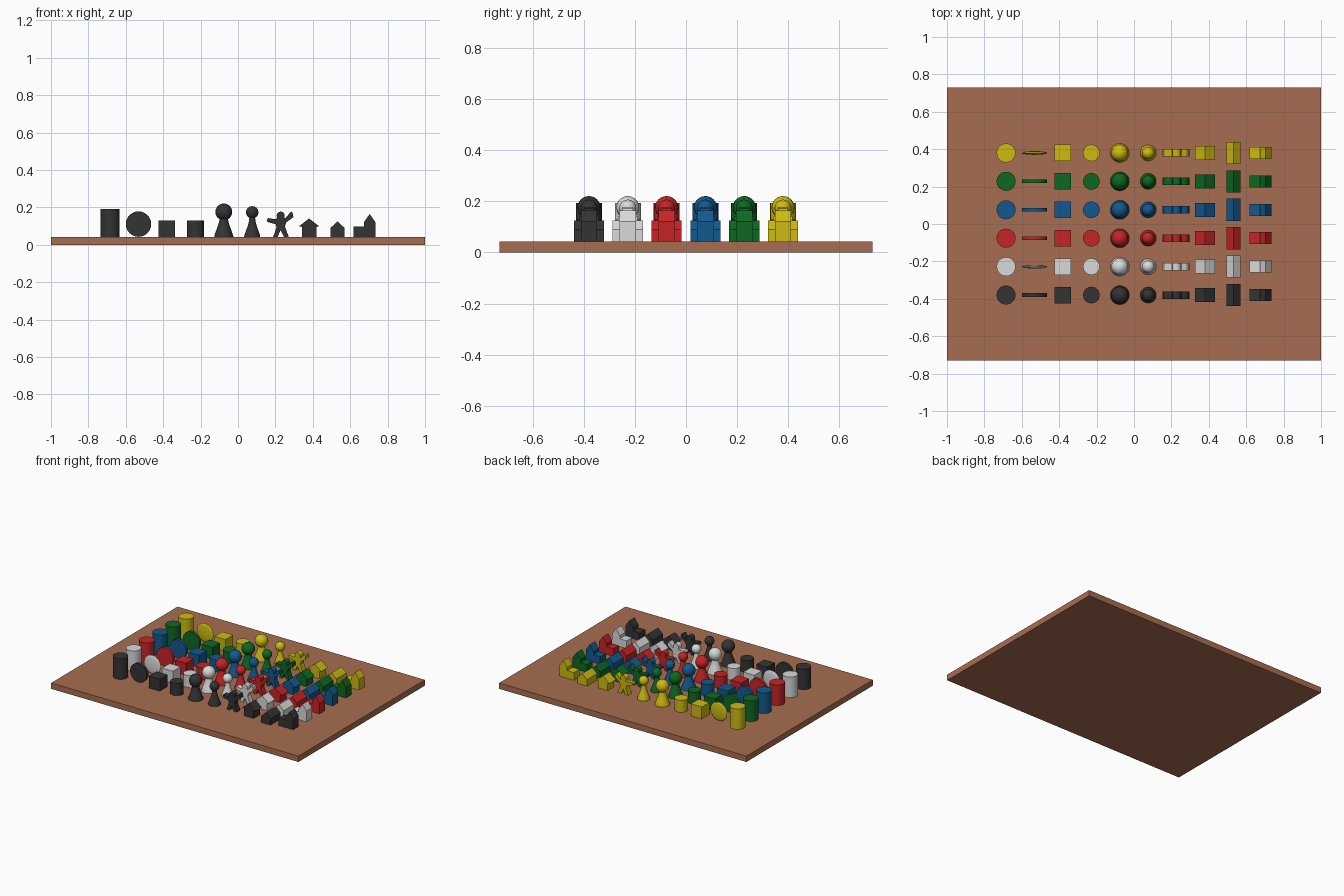
import bpy, bmesh, math
from mathutils import Matrix, Vector

cube = bpy.data.objects.get("Cube")
if cube:
    bpy.data.objects.remove(cube)

BOARD_TOP = 0.043
STEP = 0.152


def material(name, rgb):
    m = bpy.data.materials.new(name)
    m.use_nodes = True
    m.diffuse_color = (*rgb, 1)
    m.node_tree.nodes["Principled BSDF"].inputs["Base Color"].default_value = (*rgb, 1)
    return m


def finish(bm, name, mat, location, smooth=False):
    bmesh.ops.recalc_face_normals(bm, faces=bm.faces[:])
    mesh = bpy.data.meshes.new(name)
    bm.to_mesh(mesh)
    bm.free()
    mesh.materials.append(mat)
    if smooth:
        mesh.shade_smooth()
        mesh.set_sharp_from_angle(angle=math.radians(40))
    ob = bpy.data.objects.new(name, mesh)
    ob.location = location
    bpy.context.collection.objects.link(ob)


def cylinder(bm, radius, height, sides=20):
    bmesh.ops.create_cone(bm, cap_ends=True, segments=sides, radius1=radius, radius2=radius,
                          depth=height, matrix=Matrix.Translation((0, 0, height / 2)))


def box(bm, size):
    bmesh.ops.create_cube(bm, size=1, matrix=Matrix.Translation((0, 0, size[2] / 2))
                          @ Matrix.Diagonal((*size, 1)))


def prism(bm, outline, depth):
    """Extrude an (x, z) outline along y, centred on y = 0."""
    face = bm.faces.new([bm.verts.new((x, -depth / 2, z)) for x, z in outline])
    out = bmesh.ops.extrude_face_region(bm, geom=[face])["geom"]
    moved = [v for v in out if isinstance(v, bmesh.types.BMVert)]
    bmesh.ops.translate(bm, verts=moved, vec=Vector((0, depth, 0)))


def lathe(bm, profile, sides=20):
    """Spin an (r, z) profile about z; ends are capped."""
    rings = []
    for r, z in profile:
        rings.append([bm.verts.new((r * math.cos(a), r * math.sin(a), z))
                      for a in (2 * math.pi * i / sides for i in range(sides))])
    for low, high in zip(rings, rings[1:]):
        for i in range(sides):
            j = (i + 1) % sides
            bm.faces.new((low[i], low[j], high[j], high[i]))
    bm.faces.new(rings[0])
    bm.faces.new(rings[-1])


def disc(bm, domed):
    radius, thick = 0.068, 0.02
    if domed:
        bmesh.ops.create_uvsphere(bm, u_segments=24, v_segments=12, radius=radius,
                                  matrix=Matrix.Translation((0, 0, radius))
                                  @ Matrix.Diagonal((1, thick / 2 / radius, 1, 1))
                                  @ Matrix.Rotation(math.pi / 2, 4, 'X'))
    else:
        bmesh.ops.create_cone(bm, cap_ends=True, segments=24, radius1=radius, radius2=radius,
                              depth=thick, matrix=Matrix.Translation((0, 0, radius))
                              @ Matrix.Rotation(math.pi / 2, 4, 'X'))


def pawn(bm, profile, head_radius, head_z):
    lathe(bm, profile)
    bmesh.ops.create_uvsphere(bm, u_segments=20, v_segments=12, radius=head_radius,
                              matrix=Matrix.Translation((0, 0, head_z)))


# Outlines of the pieces
LARGE_PAWN = [(0.051, 0), (0.050, 0.008), (0.042, 0.03), (0.033, 0.055), (0.025, 0.08), (0.021, 0.105)]
SMALL_PAWN = [(0.043, 0), (0.042, 0.008), (0.034, 0.03), (0.025, 0.055), (0.018, 0.08), (0.015, 0.105)]
HEAD = [(0.022 * math.cos(a), 0.113 + 0.022 * math.sin(a))
        for a in (math.radians(d) for d in range(-30, 211, 30))]
FIGURE = ([(-0.04, 0), (-0.016, 0), (0, 0.036), (0.018, 0), (0.043, 0), (0.023, 0.055),
           (0.03, 0.077), (0.068, 0.105), (0.064, 0.13), (0.055, 0.135), (0.026, 0.1)]
          + HEAD + [(-0.026, 0.094), (-0.068, 0.1), (-0.075, 0.088), (-0.07, 0.079),
                    (-0.026, 0.067), (-0.022, 0.05)])
HOUSE = [(-0.039, 0), (0.039, 0), (0.039, 0.053), (0.054, 0.056),
         (0, 0.098), (-0.054, 0.056), (-0.039, 0.053)]
HUT = [(-0.038, 0), (0.038, 0), (0.038, 0.047), (0, 0.083), (-0.038, 0.047)]
CHAPEL = [(-0.066, 0), (0.051, 0), (0.051, 0.078), (0.02, 0.122),
          (-0.011, 0.078), (-0.011, 0.056), (-0.066, 0.056)]

# Pieces in order from the right end of the board to the left: name, builder, smooth
PIECES = [
    ("tall_cylinder", lambda bm: cylinder(bm, 0.051, 0.15), True),
    ("disc", None, True),
    ("block", lambda bm: box(bm, (0.088, 0.088, 0.088)), False),
    ("short_cylinder", lambda bm: cylinder(bm, 0.045, 0.088, 16), True),
    ("large_pawn", lambda bm: pawn(bm, LARGE_PAWN, 0.045, 0.133), True),
    ("small_pawn", lambda bm: pawn(bm, SMALL_PAWN, 0.033, 0.131), True),
    ("figure", lambda bm: prism(bm, FIGURE, 0.04), False),
    ("house", lambda bm: prism(bm, HOUSE, 0.075), False),
    ("hut", lambda bm: prism(bm, HUT, 0.118), False),
    ("chapel", lambda bm: prism(bm, CHAPEL, 0.064), False),
]

# Rows from front to back: name, colour, domed disc
ROWS = [
    ("black", (0.034, 0.034, 0.036), False),
    ("white", (0.70, 0.70, 0.70), True),
    ("red", (0.56, 0.018, 0.02), False),
    ("blue", (0.006, 0.10, 0.27), False),
    ("green", (0.004, 0.14, 0.016), False),
    ("yellow", (0.62, 0.50, 0.006), True),
]

# Board
bm = bmesh.new()
box(bm, (2, 1.46, BOARD_TOP))
finish(bm, "board", material("wood_brown", (0.39, 0.155, 0.082)), (0, 0, 0))

# Six coloured rows of ten pieces
for row, (colour, rgb, domed) in enumerate(ROWS):
    mat = material(colour, rgb)
    for col, (name, build, smooth) in enumerate(PIECES):
        bm = bmesh.new()
        if build:
            build(bm)
        else:
            disc(bm, domed)
        place = ((col - 4.5) * STEP, (row - 2.5) * STEP, BOARD_TOP)
        finish(bm, f"{colour}_{name}", mat, place, smooth)
